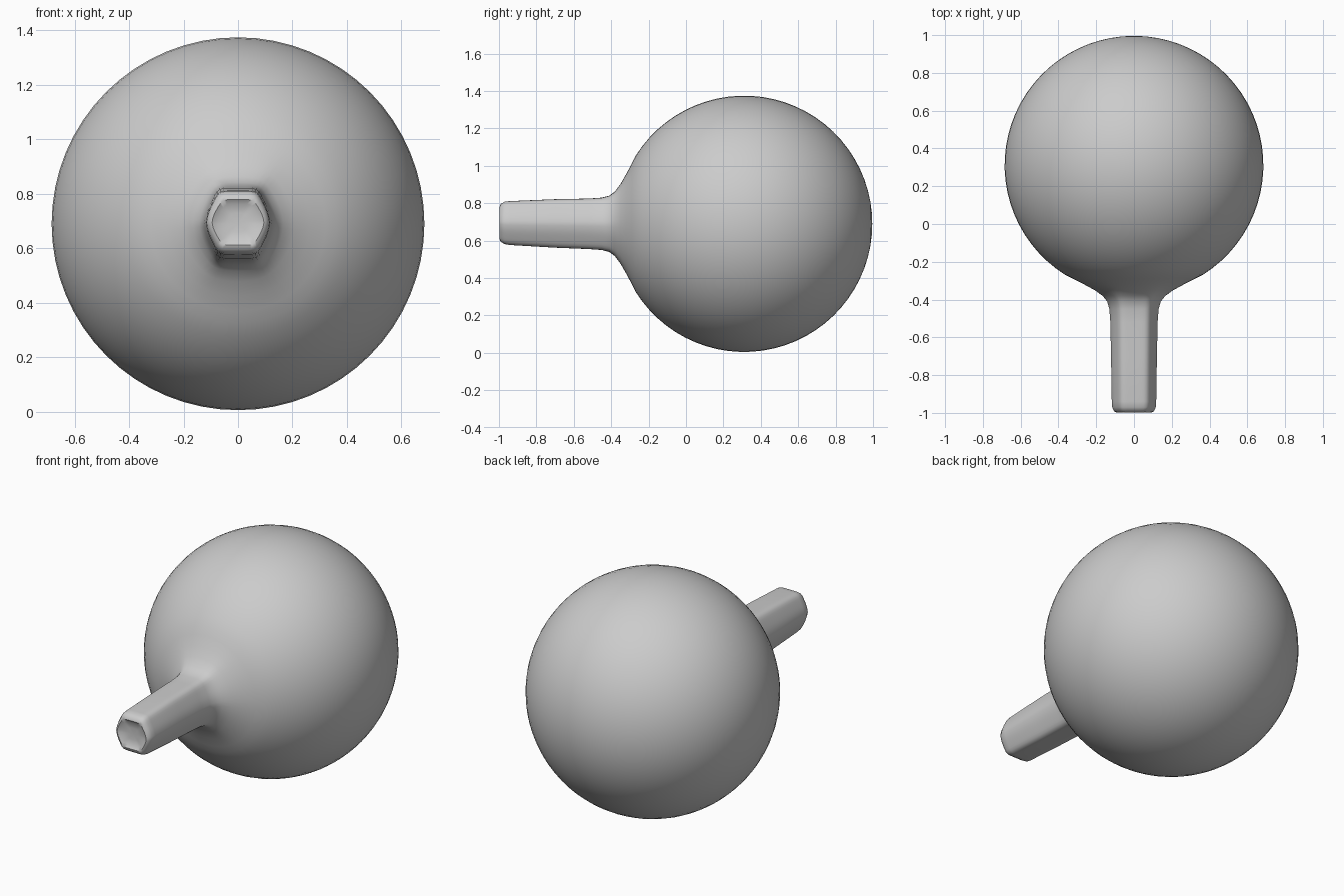
import bpy, bmesh
from math import sin, cos, pi, radians, sqrt

if "Cube" in bpy.data.objects:
    bpy.data.objects.remove(bpy.data.objects["Cube"])

SEG = 64
CY, CZ, R = 0.311, 0.69, 0.685


def neck_radius(a):
    """Soft eight-sided section of the stem, as a radius for an angle."""
    c, s = abs(cos(a)), abs(sin(a))
    p = 14
    return ((c / 0.127) ** p + (s / 0.135) ** p + ((0.9 * c + 0.44 * s) / 0.127) ** p) ** (-1 / p)


bm = bmesh.new()


def ring(y, radius, zc=CZ):
    verts = []
    for i in range(SEG):
        a = 2 * pi * i / SEG
        rx, rz = radius(a)
        verts.append(bm.verts.new((rx * cos(a), y, zc + rz * sin(a))))
    return verts


rings = []
# round body, back pole towards the stem
for i in range(1, 30):
    t = radians(5.1 * i)
    rings.append(ring(CY + R * cos(t), lambda a, t=t: (R * sin(t),) * 2))

# flare blending the ball into the stem: y, mean radius, blend to stem section
for y, r, k in [(-0.29, 0.322, 0), (-0.32, 0.265, 0.1), (-0.35, 0.212, 0.3),
                (-0.38, 0.172, 0.55), (-0.41, 0.149, 0.8), (-0.45, 0.138, 0.95)]:
    rings.append(ring(y, lambda a: (r * (1 - k) + neck_radius(a) * k * r / 0.133,) * 2))

# slightly tapering stem, rounded rim and shallow dished tip
for y, sx, sz, zc in [(-0.52, 1.0, 1.0, 0.69), (-0.7, 0.97, 0.96, 0.692),
                      (-0.94, 0.94, 0.87, 0.694), (-0.97, 0.92, 0.84, 0.695),
                      (-0.992, 0.84, 0.74, 0.695), (-0.997, 0.76, 0.62, 0.695),
                      (-0.985, 0.6, 0.5, 0.695), (-0.98, 0.3, 0.25, 0.695)]:
    rings.append(ring(y, lambda a: (neck_radius(a) * sx, neck_radius(a) * sz), zc))

for a, b in zip(rings, rings[1:]):
    for i in range(SEG):
        j = (i + 1) % SEG
        bm.faces.new((a[i], a[j], b[j], b[i]))

# close both ends
for loop, y in ((rings[0], CY + R), (rings[-1], -0.979)):
    tip = bm.verts.new((0, y, CZ))
    for i in range(SEG):
        bm.faces.new((loop[i], loop[(i + 1) % SEG], tip))

bmesh.ops.recalc_face_normals(bm, faces=bm.faces)
mesh = bpy.data.meshes.new("ball_with_stem")
bm.to_mesh(mesh)
bm.free()
body = bpy.data.objects.new("ball_with_stem", mesh)
bpy.context.collection.objects.link(body)
bpy.context.view_layer.objects.active = body
body.select_set(True)
bpy.ops.object.shade_smooth_by_angle(angle=radians(50))
